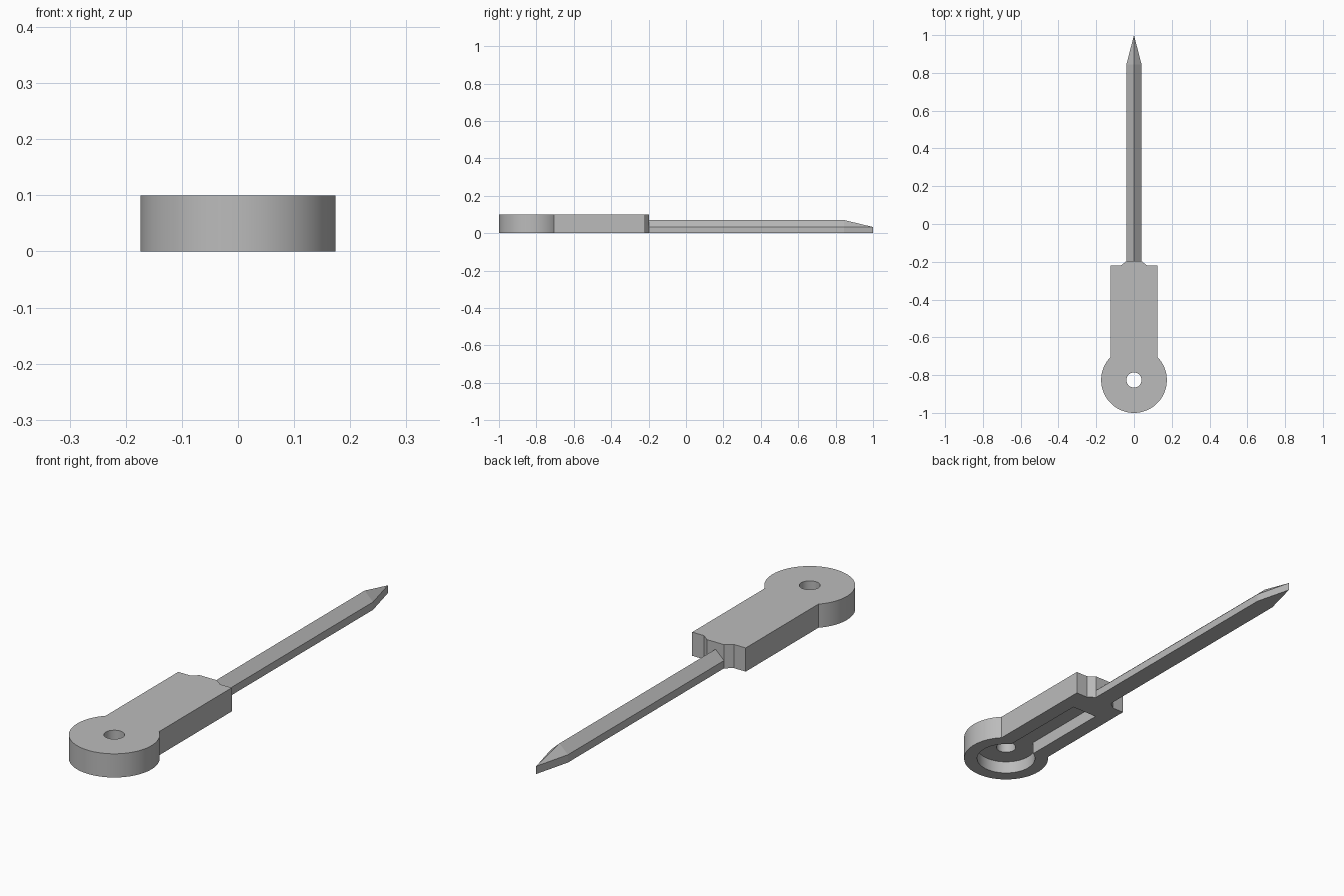
import bpy
import bmesh
from math import asin, cos, pi, sin

cube = bpy.data.objects.get("Cube")
if cube:
    bpy.data.objects.remove(cube, do_unlink=True)

# One plain grey for the whole model
grey = bpy.data.materials.new("grey")
grey.use_nodes = True
colour = (0.5, 0.5, 0.5, 1)
grey.diffuse_color = colour
grey.node_tree.nodes["Principled BSDF"].inputs["Base Color"].default_value = colour

RING_Y, RING_R = -0.826, 0.174


def finish(bm, name):
    bmesh.ops.recalc_face_normals(bm, faces=bm.faces[:])
    mesh = bpy.data.meshes.new(name)
    bm.to_mesh(mesh)
    bm.free()
    obj = bpy.data.objects.new(name, mesh)
    bpy.context.collection.objects.link(obj)
    mesh.materials.append(grey)
    return obj


def prism(name, outline, z0, z1):
    """Extrude a flat outline from z0 up to z1."""
    bm = bmesh.new()
    face = bm.faces.new([bm.verts.new((x, y, z0)) for x, y in outline])
    top = bmesh.ops.extrude_face_region(bm, geom=[face])["geom"]
    verts = [v for v in top if isinstance(v, bmesh.types.BMVert)]
    bmesh.ops.translate(bm, verts=verts, vec=(0, 0, z1 - z0))
    return finish(bm, name)


def keyhole(radius, half_width, end, steps=64):
    """Round end joined to a straight bar; 'end' is the right half of the bar's tip."""
    a0 = pi / 2 - asin(half_width / radius)
    sweep = 2 * pi - 2 * (pi / 2 - a0)
    arc = []
    for i in range(steps + 1):
        a = a0 - sweep * i / steps
        arc.append((radius * cos(a), RING_Y + radius * sin(a)))
    return arc + [(-x, y) for x, y in end] + end[::-1]


def cut(target, cutter):
    cutter.hide_render = True
    mod = target.modifiers.new("cut", "BOOLEAN")
    mod.operation = "DIFFERENCE"
    mod.solver = "EXACT"
    mod.object = cutter
    bpy.context.view_layer.objects.active = target
    bpy.ops.object.modifier_apply(modifier=mod.name)
    bpy.data.objects.remove(cutter, do_unlink=True)


# Handle with round end and stepped, chamfered neck
handle = prism("handle", keyhole(RING_R, 0.125, [
    (0.125, -0.22), (0.07, -0.22), (0.04, -0.197)]), 0, 0.1)

# Hollow underside and pivot hole
cut(handle, prism("pocket_cutter", keyhole(0.12, 0.06, [(0.06, -0.32)]), -0.05, 0.053))
circle = [(0.04 * cos(i * pi / 20), RING_Y + 0.04 * sin(i * pi / 20)) for i in range(40)]
cut(handle, prism("hole_cutter", circle, -0.05, 0.15))

# Ridged blade: pentagon section running to a pointed tip
bm = bmesh.new()
section = [(-0.04, 0), (0.04, 0), (0.04, 0.033), (0, 0.07), (-0.04, 0.033)]
rear, shoulder = [[bm.verts.new((x, y, z)) for x, z in section] for y in (-0.2, 0.845)]
low, high = [bm.verts.new((0, 1, z)) for z in (0, 0.033)]
bm.faces.new(rear)
for i in range(5):
    j = (i + 1) % 5
    bm.faces.new((rear[i], rear[j], shoulder[j], shoulder[i]))
a, b, c, d, e = shoulder
for face in ((a, b, low), (b, c, high, low), (c, d, high), (d, e, high), (e, a, low, high)):
    bm.faces.new(face)
blade = finish(bm, "blade")

# Smooth the round walls, keep the edges crisp
bpy.ops.object.select_all(action="DESELECT")
for obj in (handle, blade):
    obj.select_set(True)
bpy.context.view_layer.objects.active = handle
bpy.ops.object.shade_smooth_by_angle(angle=pi / 9)
blade.data.shade_flat()
